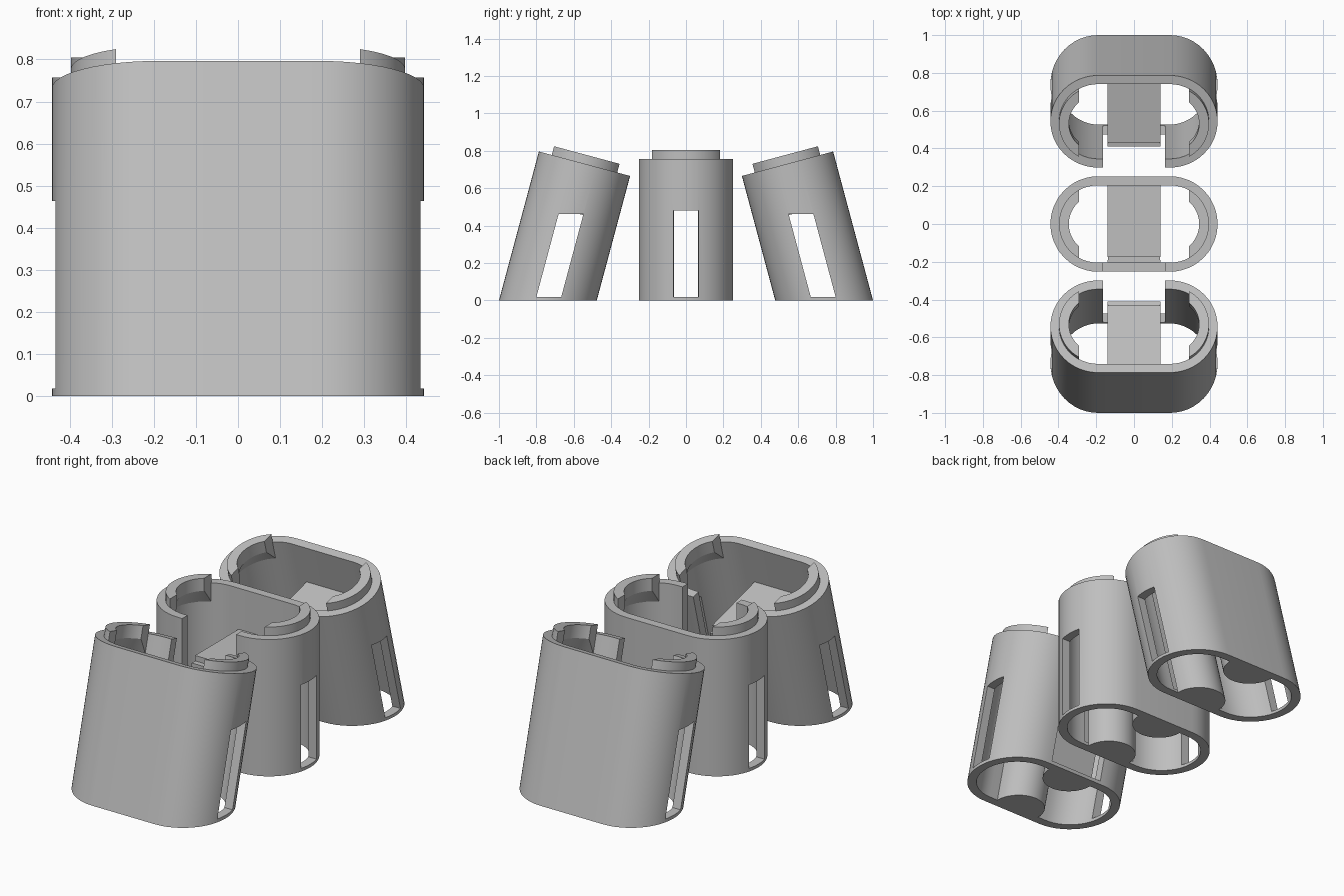
import bpy, bmesh, math
from mathutils import Matrix, Vector

if "Cube" in bpy.data.objects:
    bpy.data.objects.remove(bpy.data.objects["Cube"], do_unlink=True)

grey = bpy.data.materials.new("plain grey")
grey.use_nodes = True
COL = (0.52, 0.52, 0.52, 1)
grey.diffuse_color = COL
grey.node_tree.nodes["Principled BSDF"].inputs["Base Color"].default_value = COL

HALF = 0.19      # centre distance of the rounded ends
R_OUT, R_IN, R_LIP = 0.2525, 0.205, 0.155
RIM, LIP_TOP = 0.757, 0.805


def finish(name, bm, smooth=True):
    bmesh.ops.recalc_face_normals(bm, faces=bm.faces[:])
    me = bpy.data.meshes.new(name)
    bm.to_mesh(me)
    bm.free()
    ob = bpy.data.objects.new(name, me)
    bpy.context.collection.objects.link(ob)
    me.materials.append(grey)
    if smooth:
        activate(ob)
        bpy.ops.object.shade_smooth_by_angle(angle=math.radians(30))
    return ob


def activate(ob):
    bpy.ops.object.select_all(action='DESELECT')
    ob.select_set(True)
    bpy.context.view_layer.objects.active = ob


def stadium(r, n=24):
    pts = []
    for side, start in ((1, -90), (-1, 90)):
        for i in range(n + 1):
            a = math.radians(start + 180 * i / n)
            pts.append((side * HALF + r * math.cos(a), r * math.sin(a)))
    return pts


def place(bm, mat, floor=()):
    """Tilt the part, then slide its lowest points along the axis to the ground."""
    bmesh.ops.transform(bm, matrix=mat, verts=bm.verts[:])
    axis = mat.to_3x3() @ Vector((0, 0, 1))
    for v in floor:
        v.co -= axis * (v.co.z / axis.z)


def tube(name, mat):
    bm = bmesh.new()
    rings = [[bm.verts.new((x, y, z)) for x, y in stadium(r)]
             for r, z in ((R_OUT, 0), (R_OUT, RIM), (R_IN, RIM), (R_IN, 0))]
    n = len(rings[0])
    for k in range(4):
        a, b = rings[k], rings[(k + 1) % 4]
        for i in range(n):
            j = (i + 1) % n
            bm.faces.new((a[i], a[j], b[j], b[i]))
    place(bm, mat, rings[0] + rings[3])
    return finish(name, bm, smooth=False)


def prism(name, outline, z0, z1, mat, to_floor=False):
    bm = bmesh.new()
    low = [bm.verts.new((x, y, z0)) for x, y in outline]
    top = [bm.verts.new((x, y, z1)) for x, y in outline]
    n = len(low)
    bm.faces.new(low)
    bm.faces.new(top)
    for i in range(n):
        j = (i + 1) % n
        bm.faces.new((low[i], low[j], top[j], top[i]))
    place(bm, mat, low if to_floor else ())
    return finish(name, bm)


def rect(x0, x1, y0, y1):
    return [(x0, y0), (x1, y0), (x1, y1), (x0, y1)]


def cut(ob, outline, z0, z1, shear):
    """Remove a slanted box with level top and bottom."""
    cutter = prism("cutter", outline, z0, z1, shear)
    cutter.hide_render = True
    activate(ob)
    mod = ob.modifiers.new("cut", 'BOOLEAN')
    mod.operation = 'DIFFERENCE'
    mod.solver = 'EXACT'
    mod.object = cutter
    bpy.ops.object.modifier_apply(modifier=mod.name)
    bpy.data.objects.remove(cutter, do_unlink=True)


def lip(name, side, mat, n=32):
    """Raised locating lip with a tapered foot, trimmed to the end of the tube."""
    prof = [(R_IN + .002, .65), (R_LIP, .735), (R_LIP, LIP_TOP), (R_IN + .002, LIP_TOP)]
    bm = bmesh.new()
    rows = []
    for i in range(n + 1):
        a = math.radians(-88 + 176 * i / n)
        rows.append([bm.verts.new((HALF + r * math.cos(a), r * math.sin(a), z)) for r, z in prof])
    for a, b in zip(rows, rows[1:]):
        for k in range(4):
            m = (k + 1) % 4
            bm.faces.new((a[k], a[m], b[m], b[k]))
    bm.faces.new(rows[0])
    bm.faces.new(rows[-1])
    bmesh.ops.bisect_plane(bm, geom=bm.verts[:] + bm.edges[:] + bm.faces[:], dist=1e-5,
                           plane_co=(.29, 0, 0), plane_no=(1, 0, 0), clear_inner=True)
    bmesh.ops.holes_fill(bm, edges=[e for e in bm.edges if e.is_boundary], sides=0)
    place(bm, mat @ Matrix.Diagonal((side, 1, 1, 1)))
    return finish(name, bm)


def cell(prefix, cy, degrees, open_side):
    t = math.radians(degrees)
    c = math.cos(t)
    mat = Matrix.Translation((0, cy, 0)) @ Matrix.Rotation(t, 4, 'X')
    shear = Matrix.Translation((0, cy, 0))
    shear[1][2] = -math.tan(t)

    # Hollow tube with end windows and an open slot in one long wall
    shell = tube(prefix + "_shell", mat)
    for s in (1, -1):
        cut(shell, rect(*sorted((s * .25, s * .6)), -.0665, .0665), .0175, .48 * c, shear)
    ya, yb = sorted((open_side * .18 / c, open_side * .30 / c))
    cut(shell, rect(-.165, .165, ya, yb), .0175, 1, shear)
    activate(shell)
    bpy.ops.object.shade_smooth_by_angle(angle=math.radians(30))

    # Half-round columns on the long walls
    for s, tag in ((1, "back"), (-1, "front")):
        arc = [(.14 * math.cos(math.pi * i / 24), s * (.205 - .14 * math.sin(math.pi * i / 24)))
               for i in range(25)]
        prism(f"{prefix}_{tag}_column", arc, 0, .5, mat, True)

    # Bridge joining the columns
    y0, y1 = sorted((open_side * .175, -open_side * .207))
    prism(prefix + "_bridge", rect(-.14, .14, y0, y1), .49, .53, mat)

    # Locating lips at both ends
    for s, tag in ((1, "left"), (-1, "right")):
        lip(f"{prefix}_{tag}_lip", s, mat)


cell("middle", 0, 0, -1)
cell("back", .7386, 15, -1)
cell("front", -.7386, -15, 1)
